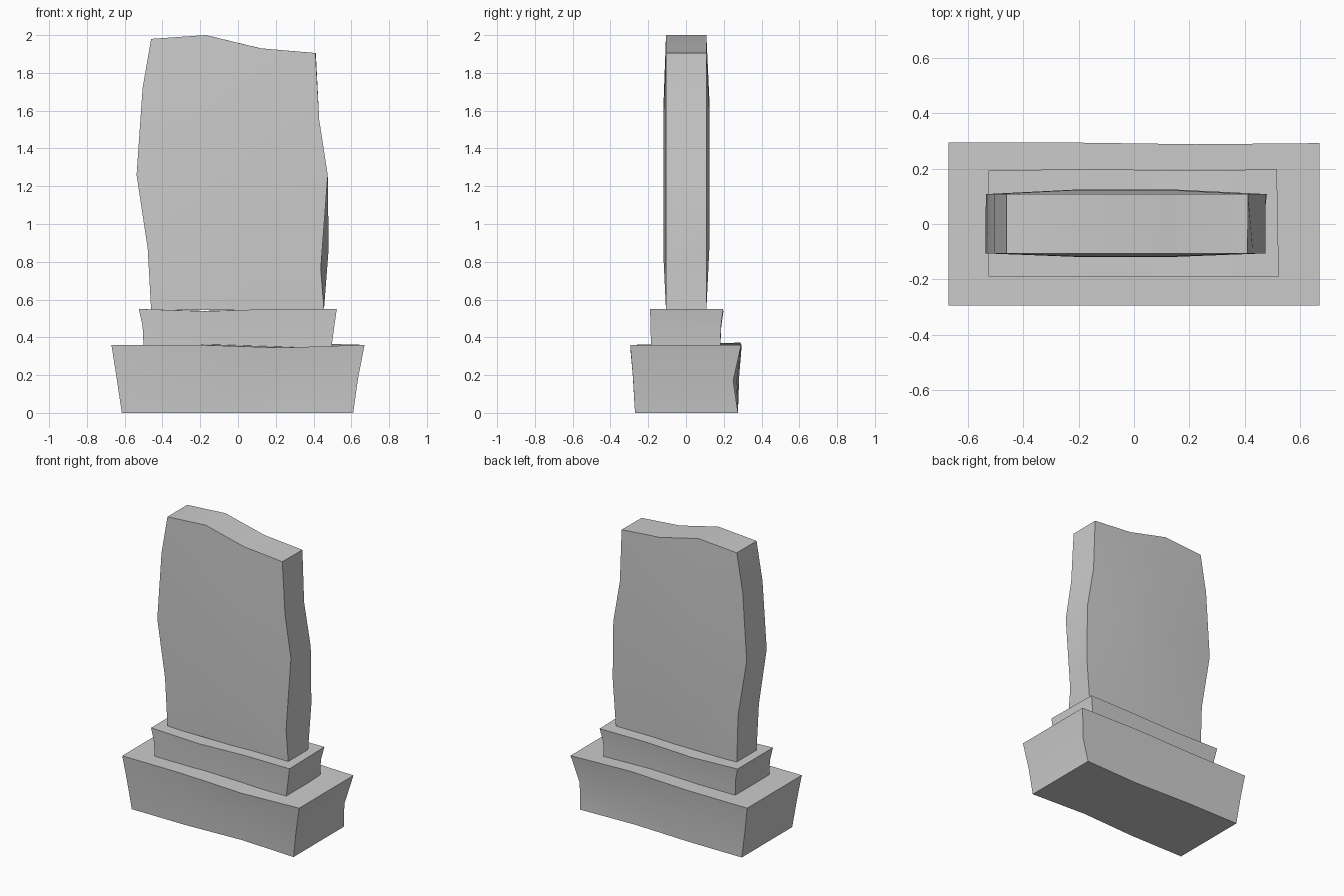
import bpy, bmesh
from mathutils import Vector

if "Cube" in bpy.data.objects:
    bpy.data.objects.remove(bpy.data.objects["Cube"])

COLS = 4


def sheet(bm, left, right, y_off, top_off):
    """Grid of vertices between two vertical edge profiles of (x, y, z) points."""
    rows = []
    for r, (a, b) in enumerate(zip(left, right)):
        row = []
        for c in range(COLS):
            p = Vector(a).lerp(Vector(b), c / (COLS - 1))
            if 0 < c < COLS - 1:
                p.y += y_off[r][c - 1]
                if r == len(left) - 1:
                    p.z += top_off[c - 1]
            row.append(bm.verts.new(p))
        rows.append(row)
    return rows


def stone(name, front, back):
    """Rough hewn block: front and back sheets joined around the rim."""
    bm = bmesh.new()
    f, b = sheet(bm, *front), sheet(bm, *back)
    n = len(f)
    for r in range(n - 1):
        for c in range(COLS - 1):
            for s in (f, b):
                bm.faces.new((s[r][c], s[r][c + 1], s[r + 1][c + 1], s[r + 1][c]))
        for c in (0, COLS - 1):
            bm.faces.new((f[r][c], f[r + 1][c], b[r + 1][c], b[r][c]))
    for r in (0, n - 1):
        for c in range(COLS - 1):
            bm.faces.new((f[r][c], f[r][c + 1], b[r][c + 1], b[r][c]))
    bmesh.ops.recalc_face_normals(bm, faces=bm.faces)
    mesh = bpy.data.meshes.new(name)
    bm.to_mesh(mesh)
    bm.free()
    ob = bpy.data.objects.new(name, mesh)
    bpy.context.collection.objects.link(ob)
    bpy.ops.object.select_all(action='DESELECT')
    bpy.context.view_layer.objects.active = ob
    ob.select_set(True)
    bpy.ops.object.shade_smooth_by_angle(angle=0.6)


def edge(y, xz):
    return [(x, y, z) for x, z in xz]


# Bottom plinth
stone("plinth",
      ([(-.615, -.27, 0), (-.645, -.282, .2), (-.67, -.295, .36)],
       [(.61, -.27, 0), (.635, -.28, .18), (.67, -.295, .36)],
       [(0, .02), (0, .02), (0, 0)], (0, -.015)),
      ([(-.615, .275, 0), (-.645, .282, .2), (-.67, .295, .36)],
       [(.61, .275, 0), (.63, .25, .17), (.67, .292, .36)],
       [(0, -.015), (0, .01), (0, -.005)], (0, .012)))

# Upper step
stone("step",
      ([(-.5, -.185, .35), (-.505, -.187, .46), (-.525, -.19, .55)],
       [(.495, -.185, .35), (.51, -.188, .46), (.523, -.19, .55)],
       [(0, .008), (0, .008), (0, 0)], (-.012, 0)),
      ([(-.5, .182, .35), (-.505, .187, .46), (-.525, .193, .55)],
       [(.495, .182, .35), (.498, .185, .46), (.516, .197, .55)],
       [(0, 0), (0, 0), (.004, -.002)], (-.01, 0)))

# Upright slab
left = [(-.46, .545), (-.478, .87), (-.537, 1.26), (-.505, 1.72), (-.46, 1.98)]
left_back = [(-.46, .545), (-.47, .87), (-.535, 1.26), (-.505, 1.72), (-.46, 1.98)]
right = [(.455, .545), (.438, .76), (.475, 1.26), (.43, 1.55), (.41, 1.905)]
right_back = [(.455, .545), (.48, .87), (.475, 1.26), (.425, 1.55), (.412, 1.905)]
bulge = (0, .012, .013, .012, 0)
stone("slab",
      (edge(-.106, left), edge(-.106, right), [(-b, -b) for b in bulge], (.045, 0)),
      (edge(.108, left_back), edge(.108, right_back),
       [(b * 1.3, b * 1.3) for b in bulge], (.045, 0)))
